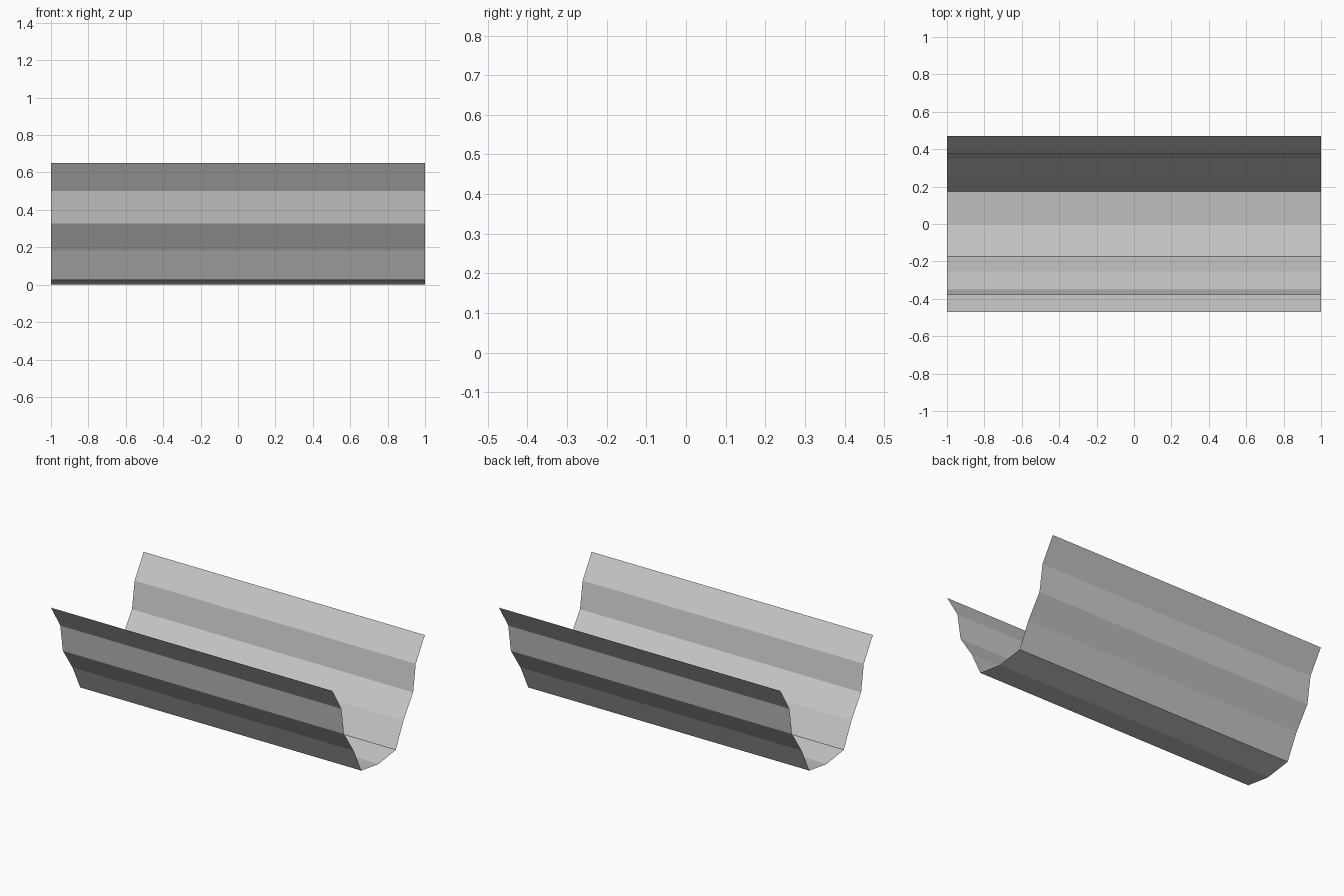
import bpy
import bmesh

cube = bpy.data.objects.get("Cube")
if cube:
    bpy.data.objects.remove(cube, do_unlink=True)

# Plain grey finish
grey = bpy.data.materials.new("light grey")
grey.use_nodes = True
colour = (0.6, 0.6, 0.6, 1)
grey.diffuse_color = colour
grey.node_tree.nodes["Principled BSDF"].inputs["Base Color"].default_value = colour

# Half of the trough section (y, z), from the keel out to the rim
half = [(0, 0), (0.175, 0.025), (0.253, 0.183), (0.351, 0.327), (0.378, 0.5), (0.47, 0.65)]
section = [(-y, z) for y, z in reversed(half[1:])] + half

# Thin open sheet: the section swept along x
bm = bmesh.new()
verts = [bm.verts.new((-1, y, z)) for y, z in section]
edges = [bm.edges.new(pair) for pair in zip(verts, verts[1:])]
swept = bmesh.ops.extrude_edge_only(bm, edges=edges)["geom"]
moved = [g for g in swept if isinstance(g, bmesh.types.BMVert)]
bmesh.ops.translate(bm, verts=moved, vec=(2, 0, 0))
bmesh.ops.recalc_face_normals(bm, faces=bm.faces)

# Turn the normals to the inside of the trough
bm.normal_update()
if sum(f.normal.z for f in bm.faces) < 0:
    bmesh.ops.reverse_faces(bm, faces=bm.faces)

mesh = bpy.data.meshes.new("trough")
bm.to_mesh(mesh)
bm.free()
mesh.materials.append(grey)
trough = bpy.data.objects.new("trough", mesh)
bpy.context.collection.objects.link(trough)
